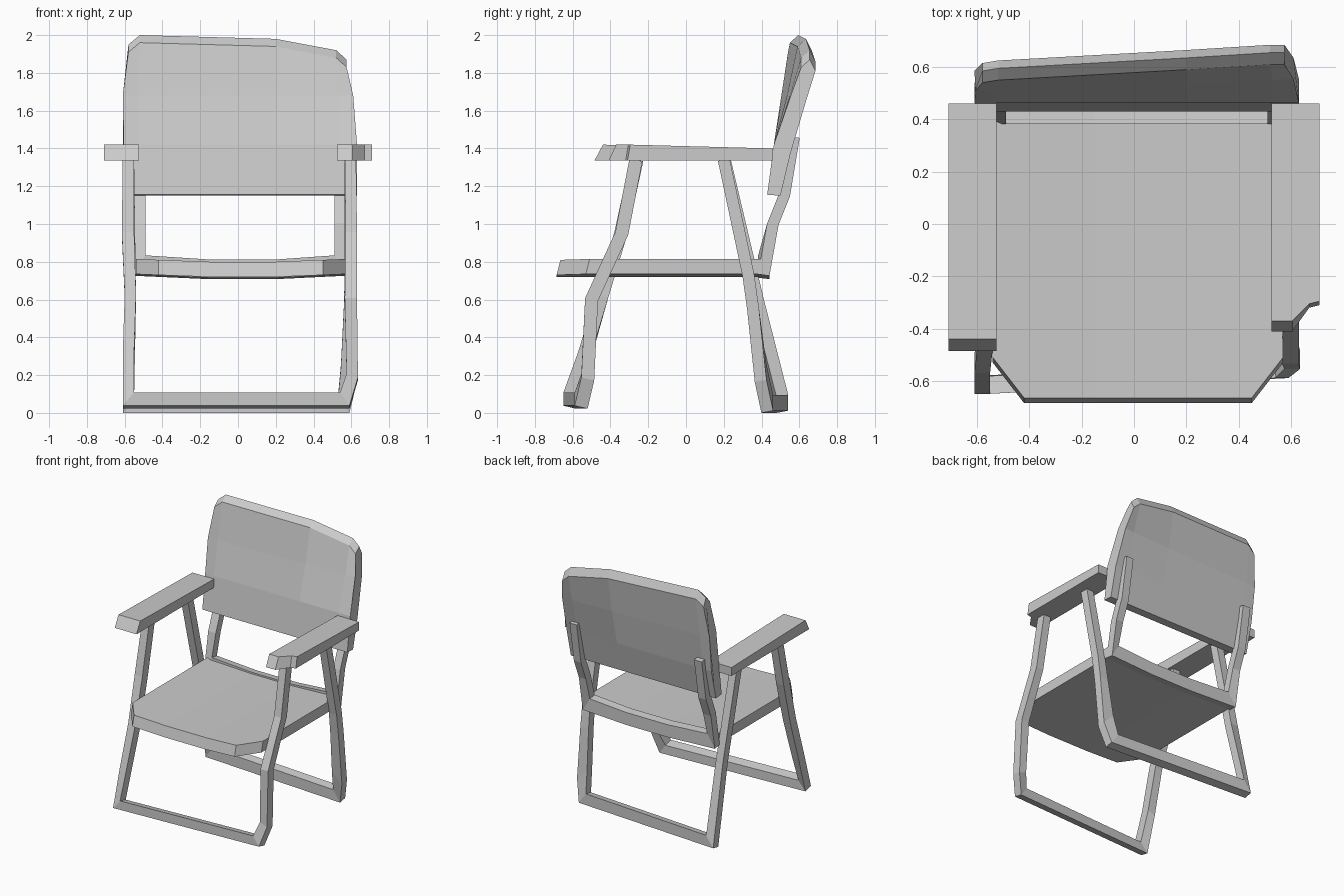
import bpy, bmesh
from mathutils import Vector


def loft(name, rings):
    """Join equal-sized vertex rings with quads and cap both ends."""
    bm = bmesh.new()
    loops = [[bm.verts.new(p) for p in ring] for ring in rings]
    n = len(loops[0])
    for a, b in zip(loops, loops[1:]):
        for i in range(n):
            j = (i + 1) % n
            bm.faces.new((a[i], a[j], b[j], b[i]))
    bm.faces.new(loops[0])
    bm.faces.new(loops[-1])
    bmesh.ops.recalc_face_normals(bm, faces=bm.faces)
    mesh = bpy.data.meshes.new(name)
    bm.to_mesh(mesh)
    bm.free()
    obj = bpy.data.objects.new(name, mesh)
    bpy.context.collection.objects.link(obj)
    return obj


def rail(name, pts, half):
    """Bent bar: each point is (outer x, outer z, inner x, inner z, y)."""
    h = Vector(half)
    rings = []
    for ox, oz, ix, iz, y in pts:
        o, i = Vector((ox, y, oz)), Vector((ix, y, iz))
        rings.append([o - h, o + h, i + h, i - h])
    loft(name, rings)


# Front leg loop, right leg wavier than the left
rail("front_legs", [
    (-.61, 1.34, -.55, 1.34, -.26),
    (-.615, .95, -.55, .95, -.345),
    (-.60, .62, -.54, .62, -.445),
    (-.61, .30, -.55, .32, -.535),
    (-.61, .03, -.55, .10, -.615),
    (.59, .03, .54, .10, -.555),
    (.635, .18, .575, .20, -.52),
    (.63, .60, .565, .60, -.50),
    (.63, .95, .57, .95, -.34),
    (.625, 1.34, .565, 1.34, -.265)], (0, .034, -.008))

# Rear leg loop
rail("rear_legs", [
    (-.61, 1.34, -.55, 1.34, .205),
    (-.60, .60, -.54, .60, .38),
    (-.61, .006, -.55, .09, .51),
    (.59, .006, .53, .09, .43),
    (.63, .17, .545, .25, .395),
    (.63, .55, .56, .55, .355),
    (.63, .73, .565, .73, .33),
    (.625, 1.34, .565, 1.34, .20)], (0, .031, .006))

# Back support loop: two posts joined by a sagging bar behind the seat
rail("back_support", [
    (-.555, 1.46, -.49, 1.46, .572),
    (-.555, 1.15, -.49, 1.15, .52),
    (-.555, 1.0, -.49, 1.0, .46),
    (-.555, .73, -.49, .83, .412),
    (-.15, .712, -.15, .808, .412),
    (.2, .712, .2, .808, .412),
    (.57, .73, .51, .83, .412),
    (.57, 1.0, .51, 1.0, .46),
    (.57, 1.15, .51, 1.15, .52),
    (.57, 1.46, .51, 1.46, .572)], (0, .03, -.004))

# Seat: sagging slab with clipped front corners
loft("seat", [
    [(x, yf, zt - .08), (x, .40, zt - .08), (x, .40, zt), (x, yf + .02, zt)]
    for x, yf, zt in [(-.54, -.53, .815), (-.42, -.685, .81), (-.15, -.685, .80),
                      (.2, -.685, .80), (.45, -.685, .81), (.57, -.53, .815)]])

# Armrests: sloped front ends, the right one with a clipped outer corner
for name, cols in (
        ("left_armrest", [(-.71, -.485, -.44), (-.525, -.485, -.44)]),
        ("right_armrest", [(.525, -.41, -.37), (.605, -.41, -.37),
                           (.67, -.32, -.305), (.71, -.31, -.295)])):
    loft(name, [[(x, yb, 1.335), (x, .46, 1.335), (x, .46, 1.40), (x, yt, 1.42)]
                for x, yb, yt in cols])

# Backrest: curved, slightly twisted panel with a peaked top edge
rings = []
for xb, xm, xt, top, fm, ft in [(-.605, -.61, -.58, 1.95, .505, .54),
                                (-.53, -.53, -.52, 2.0, .51, .55),
                                (.2, .2, .2, 1.98, .535, .59),
                                (.53, .53, .52, 1.92, .55, .61),
                                (.63, .61, .575, 1.87, .555, .61)]:
    rings.append([
        (xb, .43, 1.155), (xb, .465, 1.42), (xm, fm, 1.68),
        (xt, ft, top - .04), (xt, ft + .045, top), (xt, ft + .075, top - .06),
        (xm, fm + .08, 1.65), (xb, .555, 1.38), (xb, .50, 1.15)])
loft("backrest", rings)
